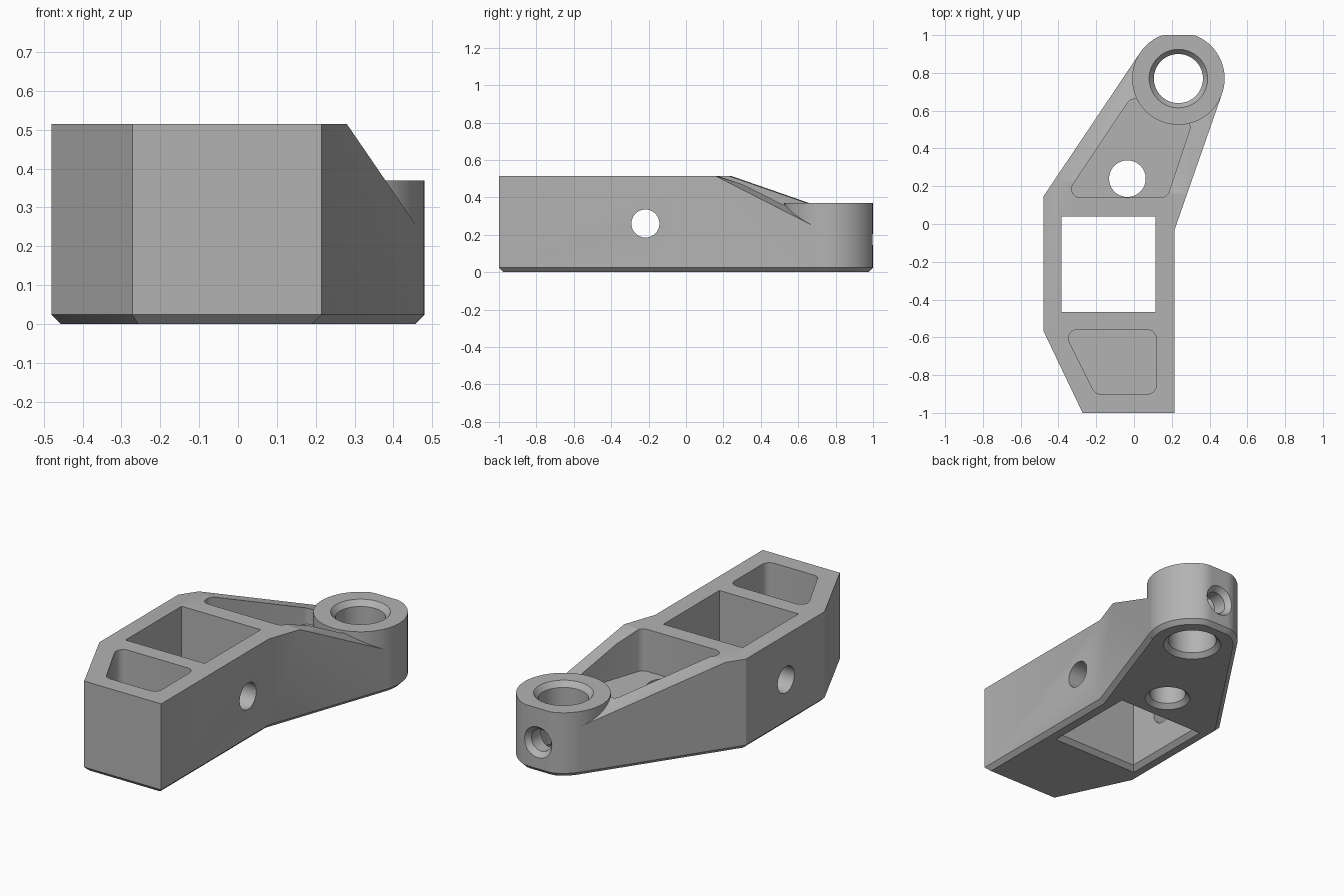
import bpy, bmesh, math
from mathutils import Vector

if "Cube" in bpy.data.objects:
    bpy.data.objects.remove(bpy.data.objects["Cube"])

grey = bpy.data.materials.new("plain grey")
grey.diffuse_color = (0.45, 0.45, 0.45, 1)
grey.use_nodes = True
grey.node_tree.nodes["Principled BSDF"].inputs["Base Color"].default_value = grey.diffuse_color

BOSS, BOSS_R, BOSS_TOP, TOP = (0.235, 0.77), 0.245, 0.37, 0.515
CH = 0.024  # bottom edge chamfer


def offset(pts, d):
    """Move every edge of a counter-clockwise outline inwards by d."""
    out = []
    for i, p in enumerate(pts):
        p = Vector(p)
        a = (p - Vector(pts[i - 1])).normalized()
        b = (Vector(pts[(i + 1) % len(pts)]) - p).normalized()
        na, nb = Vector((-a.y, a.x)), Vector((-b.y, b.x))
        out.append(tuple(p + (na + nb) * (d / (1 + na.dot(nb)))))
    return out


def circle(c, r, n=64):
    return [(c[0] + r * math.cos(2 * math.pi * i / n),
             c[1] + r * math.sin(2 * math.pi * i / n)) for i in range(n)]


def rounded(pts, r, n=6):
    """Round the corners of a convex outline."""
    out = []
    for i, p in enumerate(pts):
        p = Vector(p)
        a = (Vector(pts[i - 1]) - p).normalized()
        b = (Vector(pts[(i + 1) % len(pts)]) - p).normalized()
        half = a.angle(b) / 2
        c = p + (a + b).normalized() * (r / math.sin(half))
        s = p + a * (r / math.tan(half)) - c
        sweep = math.pi - 2 * half
        for k in range(n + 1):
            t = sweep * k / n
            out.append((c.x + s.x * math.cos(t) - s.y * math.sin(t),
                        c.y + s.x * math.sin(t) + s.y * math.cos(t)))
    return out


def loft(name, rings):
    """Solid through stacked outlines: [(outline, z), ...]."""
    bm = bmesh.new()
    loops = [[bm.verts.new((x, y, z)) for x, y in pts] for pts, z in rings]
    n = len(loops[0])
    for lo, hi in zip(loops, loops[1:]):
        for i in range(n):
            j = (i + 1) % n
            bm.faces.new((lo[i], lo[j], hi[j], hi[i]))
    bm.faces.new(loops[0][::-1])
    bm.faces.new(loops[-1])
    bmesh.ops.recalc_face_normals(bm, faces=bm.faces)
    me = bpy.data.meshes.new(name)
    bm.to_mesh(me)
    bm.free()
    me.materials.append(grey)
    ob = bpy.data.objects.new(name, me)
    bpy.context.collection.objects.link(ob)
    return ob


def combine(ob, tool, op='DIFFERENCE'):
    bpy.context.view_layer.objects.active = ob
    m = ob.modifiers.new("bool", 'BOOLEAN')
    m.object, m.operation, m.solver = tool, op, 'EXACT'
    bpy.ops.object.modifier_apply(modifier=m.name)
    bpy.data.objects.remove(tool)


def slope(ob, a, b, c):
    """Slice off everything above the plane through three points."""
    a, b, c = Vector(a), Vector(b), Vector(c)
    no = (b - a).cross(c - a)
    if no.z < 0:
        no.negate()
    bm = bmesh.new()
    bm.from_mesh(ob.data)
    geom = bm.verts[:] + bm.edges[:] + bm.faces[:]
    cut = bmesh.ops.bisect_plane(bm, geom=geom, plane_co=a, plane_no=no,
                                 clear_outer=True, dist=1e-5)
    edges = [e for e in cut['geom_cut'] if isinstance(e, bmesh.types.BMEdge)]
    bmesh.ops.holes_fill(bm, edges=[e for e in edges if e.is_boundary])
    bmesh.ops.recalc_face_normals(bm, faces=bm.faces)
    bm.to_mesh(ob.data)
    bm.free()


# Main body with a chamfered foot, ending inside the round boss
outline = [(-0.272, -1), (0.215, -1), (0.215, -0.03), (0.466, 0.689), BOSS,
           (0.032, 0.907), (-0.48, 0.145), (-0.48, -0.565)]
bracket = loft("bracket", [(offset(outline, CH), 0), (outline, CH), (outline, TOP)])

# Arm top falls in two facets that share a ridge
right_top, left_top = (0.28, 0.157, TOP), (-0.416, 0.24, TOP)
right_end, left_end = (0.46, 0.64, 0.265), (0.024, 0.887, 0.29)
slope(bracket, right_top, left_end, left_top)
slope(bracket, right_top, right_end, left_end)

# Front and arm pockets
front = rounded([(-0.375, -0.56), (0.117, -0.56), (0.117, -0.9), (-0.205, -0.9)][::-1], 0.045)
arm = rounded([(-0.37, 0.14), (0.175, 0.14), (0.305, 0.53), (0.2, 0.6), (-0.015, 0.67)], 0.045)
combine(bracket, loft("front_pocket", [(front, 0.27), (front, 0.7)]))
combine(bracket, loft("arm_pocket", [(arm, 0.275), (arm, 0.7)]))

# Round boss with a flat back, cleared above its top
clear = circle(BOSS, BOSS_R)
combine(bracket, loft("boss_clearance", [(clear, BOSS_TOP), (clear, 0.7)]))
ring = [(x, min(y, 1)) for x, y in circle(BOSS, BOSS_R)]
foot = [(x, min(y, 1 - CH)) for x, y in circle(BOSS, BOSS_R - CH)]
combine(bracket, loft("boss", [(foot, 0), (ring, CH), (ring, BOSS_TOP)]), 'UNION')

# Square window, flared at the bottom
win = [(-0.385, -0.465), (0.115, -0.465), (0.115, 0.04), (-0.385, 0.04)]
combine(bracket, loft("window", [(offset(win, -0.04), -0.015), (win, 0.025), (win, 0.7)]))

# Boss bore, flared at both ends
bore = [(0.17, -0.015), (0.13, 0.025), (0.13, BOSS_TOP - 0.03), (0.16, BOSS_TOP + 0.006)]
combine(bracket, loft("bore", [(circle(BOSS, r), z) for r, z in bore]))

# Arm hole, flared at the bottom
hole = [(0.137, -0.015), (0.097, 0.025), (0.097, 0.45)]
combine(bracket, loft("arm_hole", [(circle((-0.035, 0.24), r, 48), z) for r, z in hole]))

# Cross hole through both side walls
cross = loft("cross_hole", [(circle((0, 0), 0.075, 48), -0.7), (circle((0, 0), 0.075, 48), 0.7)])
cross.rotation_euler = (0, math.pi / 2, 0)
cross.location = (0, -0.217, 0.26)
combine(bracket, cross)

# Flared set-screw hole in the flat back, opening into the bore
screw = [(0.062, 0.0), (0.062, 0.2), (0.092, 0.235)]
tool = loft("screw_hole", [(circle((0, 0), r, 32), z) for r, z in screw])
tool.rotation_euler = (-math.pi / 2, 0, 0)
tool.location = (BOSS[0], 0.77, 0.175)
combine(bracket, tool)

bpy.ops.object.select_all(action='DESELECT')
bracket.select_set(True)
bpy.context.view_layer.objects.active = bracket
bpy.ops.object.shade_smooth_by_angle(angle=math.radians(25))
